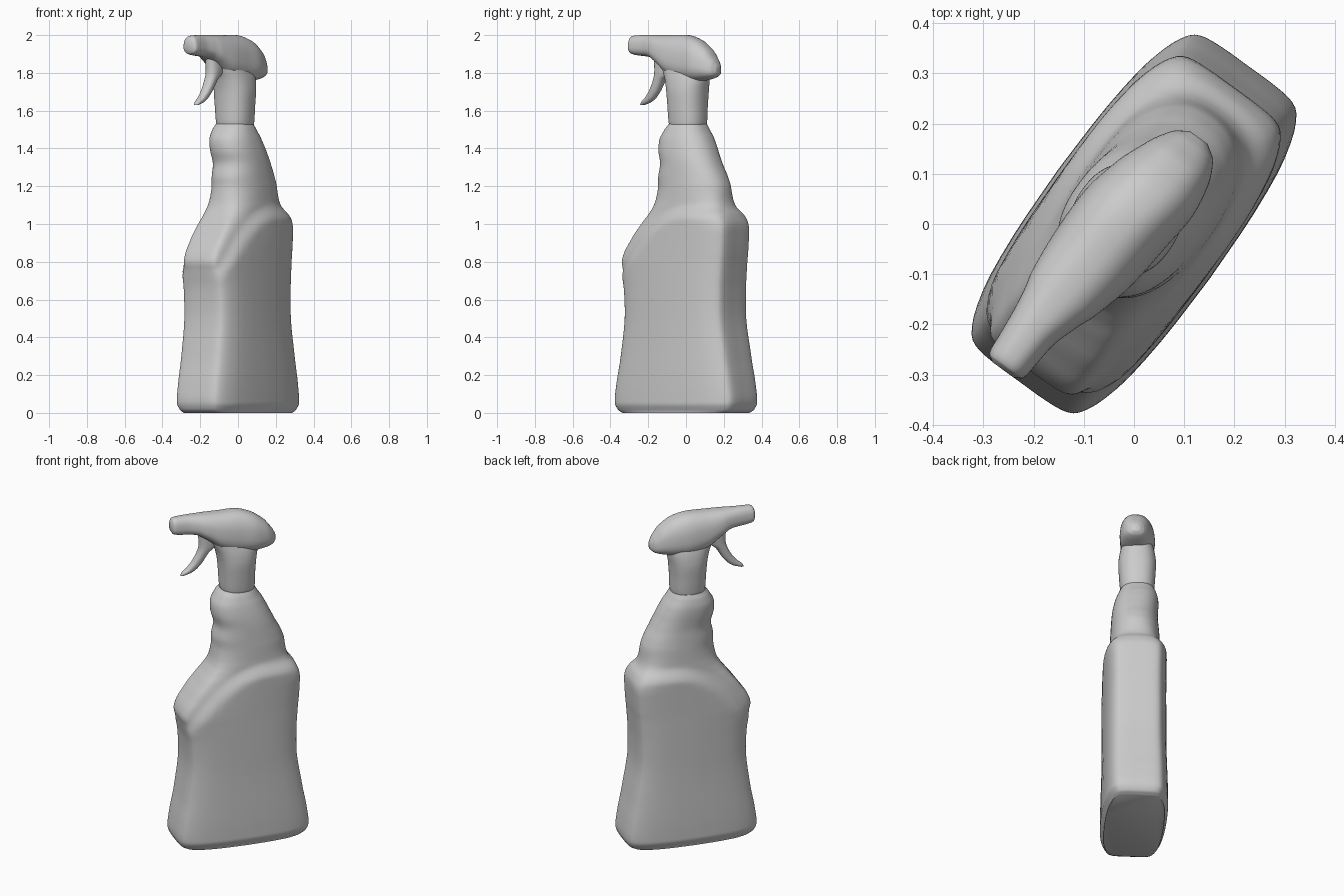
import bpy, bmesh, math

if "Cube" in bpy.data.objects:
    bpy.data.objects.remove(bpy.data.objects["Cube"])

ANG = math.radians(54)            # the bottle stands turned about z
CA, SA = math.cos(ANG), math.sin(ANG)


def place(u, v, z):
    """u runs along the wide side, v across it."""
    return (u * CA - v * SA, u * SA + v * CA, z)


def sample(table, x):
    """Smooth interpolation of table rows (first column is the key)."""
    n = len(table)
    i = 0
    while i < n - 2 and x > table[i + 1][0]:
        i += 1
    a, b = table[i], table[i + 1]
    p, q = table[max(i - 1, 0)], table[min(i + 2, n - 1)]
    h = b[0] - a[0]
    t = min(max((x - a[0]) / h, 0), 1)
    out = []
    for k in range(1, len(a)):
        m0 = (b[k] - p[k]) / (b[0] - p[0]) * h * 0.85
        m1 = (q[k] - a[k]) / (q[0] - a[0]) * h * 0.85
        out.append((2*t**3 - 3*t*t + 1) * a[k] + (t**3 - 2*t*t + t) * m0
                   + (3*t*t - 2*t**3) * b[k] + (t**3 - t*t) * m1)
    return out


def keys(table, sub):
    """Table keys with each gap split into sub steps."""
    ks = []
    for a, b in zip(table, table[1:]):
        ks += [a[0] + (b[0] - a[0]) * j / sub for j in range(sub)]
    return ks + [table[-1][0]]


def sup(t, e):
    """Superellipse point."""
    c, s = math.cos(t), math.sin(t)
    return (math.copysign(abs(c) ** (2 / e), c), math.copysign(abs(s) ** (2 / e), s))


def smooth(a, b, x):
    t = min(max((x - a) / (b - a), 0), 1)
    return t * t * (3 - 2 * t)


def loft(name, rings, angle=50):
    bm = bmesh.new()
    vs = [[bm.verts.new(place(*p)) for p in r] for r in rings]
    n = len(vs[0])
    for r0, r1 in zip(vs, vs[1:]):
        for i in range(n):
            j = (i + 1) % n
            bm.faces.new((r0[i], r0[j], r1[j], r1[i]))
    bm.faces.new(vs[0][::-1])
    bm.faces.new(vs[-1])
    bmesh.ops.recalc_face_normals(bm, faces=bm.faces)
    me = bpy.data.meshes.new(name)
    bm.to_mesh(me)
    bm.free()
    ob = bpy.data.objects.new(name, me)
    bpy.context.collection.objects.link(ob)
    bpy.ops.object.select_all(action='DESELECT')
    ob.select_set(True)
    bpy.context.view_layer.objects.active = ob
    bpy.ops.object.shade_smooth_by_angle(angle=math.radians(angle))
    return ob


# Bottle: z, u min, u max, v half thickness above the panel arch
BOTTLE = [
    (0.0, -.345, .345, .15), (.015, -.372, .372, .15), (.06, -.388, .388, .15),
    (.15, -.378, .378, .15), (.3, -.35, .35, .15), (.5, -.325, .318, .15),
    (.65, -.33, .316, .15), (.75, -.348, .322, .15), (.80, -.358, .326, .15),
    (.85, -.342, .331, .15), (.92, -.295, .335, .15), (1.0, -.235, .336, .147),
    (1.05, -.198, .318, .145), (1.09, -.174, .287, .143), (1.13, -.162, .274, .14),
    (1.2, -.152, .264, .137), (1.25, -.152, .245, .134), (1.32, -.138, .208, .13),
    (1.39, -.154, .175, .128), (1.45, -.152, .145, .122), (1.5, -.125, .113, .108),
    (1.53, -.1, .095, .094)]

# quarter outline of the barrel-shaped lower section, by angle step
BARREL = [(0, 1, 0), (1, 1, .3), (2, .99, .55), (3, .955, .7), (4, .85, .82),
          (5, .66, .92), (6, .36, .98), (7, 0, 1)]


def barrel(t):
    c, s = math.cos(t), math.sin(t)
    q = math.atan2(abs(s), abs(c)) / (math.pi / 2) * 7
    x, y = sample(BARREL, q)
    return math.copysign(x, c), math.copysign(y, s)


N = 72
rings = []
for z in keys(BOTTLE, 4):
    u0, u1, w = sample(BOTTLE, z)
    uc, a = (u0 + u1) / 2, (u1 - u0) / 2
    k = smooth(.95, 1.2, z)
    vc = .02 * smooth(1.3, 1.53, z)
    foot = .9 + .1 * smooth(0, .05, z)
    ring = []
    for i in range(N):
        t = 2 * math.pi * i / N
        (bx, by), (ex, ey) = barrel(t), sup(t, 2.3)
        u = uc + a * (bx + (ex - bx) * k)
        arch = 1.06 - 1.6 * max(0, .12 - u) ** 2      # top edge of side panel
        m = smooth(arch - .04, arch + .05, z)
        wide = .186 * foot - .008 * smooth(.1, .5, z)
        ring.append((u, vc + (wide + (w - wide) * m) * (by + (ey - by) * k), z))
    rings.append(ring)
loft("bottle", rings)

# Sprayer neck: z, u min, u max, half width
NECK = [(1.51, -.092, .092, .09), (1.54, -.1, .098, .096), (1.62, -.105, .1, .102),
        (1.70, -.112, .106, .106), (1.76, -.125, .115, .1), (1.82, -.15, .12, .085)]
rings = []
for z in keys(NECK, 4):
    u0, u1, w = sample(NECK, z)
    rings.append([((u0 + u1) / 2 + (u1 - u0) / 2 * x, .018 + w * y, z)
                  for x, y in (sup(2 * math.pi * i / 48, 2.3) for i in range(48))])
loft("sprayer_neck", rings)

# Sprayer head: u, z bottom, z top, v centre, half width
HEAD = [(-.388, 1.92, 1.975, .04, .026), (-.378, 1.902, 1.993, .04, .041),
        (-.34, 1.893, 1.999, .04, .046), (-.29, 1.888, 2.0, .04, .051),
        (-.24, 1.88, 2.0, .036, .062), (-.19, 1.85, 2.0, .032, .077),
        (-.1, 1.785, 2.0, .025, .092), (0, 1.755, 2.0, .02, .097),
        (.08, 1.755, 1.977, .008, .092), (.15, 1.765, 1.93, .0, .073),
        (.195, 1.778, 1.875, -.003, .049), (.215, 1.795, 1.84, -.003, .022)]
rings = []
for u in keys(HEAD, 4):
    z0, z1, vc, w = sample(HEAD, u)
    rings.append([(u, vc + w * x * (1 - .12 * y), (z0 + z1) / 2 + (z1 - z0) / 2 * y)
                  for x, y in (sup(2 * math.pi * i / 48, 2.5) for i in range(48))])
loft("sprayer_head", rings)

# Trigger: z, u front, u back, v centre, half width
TRIGGER = [(1.63, -.328, -.305, .043, .012), (1.645, -.32, -.262, .042, .02),
           (1.67, -.29, -.228, .04, .025), (1.71, -.258, -.196, .037, .029),
           (1.76, -.232, -.165, .034, .033), (1.8, -.222, -.12, .032, .037),
           (1.88, -.225, -.08, .032, .04)]
rings = []
for z in keys(TRIGGER, 4):
    u0, u1, vc, w = sample(TRIGGER, z)
    rings.append([((u0 + u1) / 2 + (u1 - u0) / 2 * x, vc + w * y, z)
                  for x, y in (sup(2 * math.pi * i / 32, 2.4) for i in range(32))])
loft("trigger", rings)
